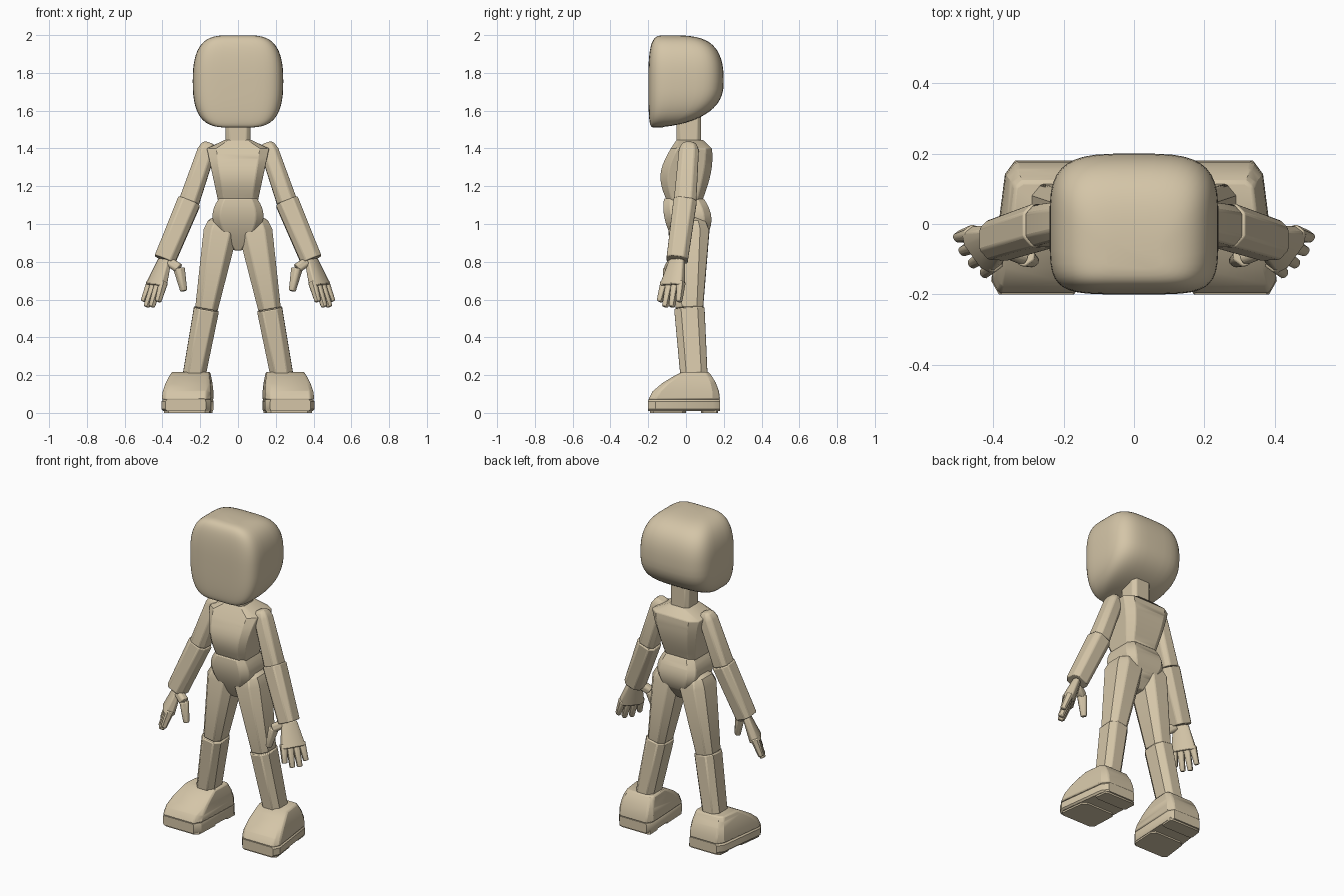
import bpy, bmesh, math
from mathutils import Vector

if "Cube" in bpy.data.objects:
    bpy.data.objects.remove(bpy.data.objects["Cube"], do_unlink=True)

tan = bpy.data.materials.new("tan")
tan.use_nodes = True
tan.diffuse_color = (.66, .56, .39, 1)
tan.node_tree.nodes["Principled BSDF"].inputs["Base Color"].default_value = tan.diffuse_color


def loft(name, rings, side=1, smooth_angle=30, bevel=0):
    """Skin a stack of equal rings and cap both ends; side -1 mirrors in x."""
    bm = bmesh.new()
    rows = [[bm.verts.new((x * side, y, z)) for x, y, z in ring] for ring in rings]
    for lower, upper in zip(rows, rows[1:]):
        for i in range(len(lower)):
            bm.faces.new((lower[i - 1], lower[i], upper[i], upper[i - 1]))
    bm.faces.new(rows[0])
    bm.faces.new(rows[-1])
    bmesh.ops.recalc_face_normals(bm, faces=bm.faces[:])
    mesh = bpy.data.meshes.new(name)
    bm.to_mesh(mesh)
    bm.free()
    mesh.materials.append(tan)
    part = bpy.data.objects.new(name, mesh)
    bpy.context.collection.objects.link(part)
    if bevel:
        modifier = part.modifiers.new("soft_edges", "BEVEL")
        modifier.width = bevel
        modifier.segments = 2
        modifier.limit_method = "ANGLE"
        modifier.angle_limit = math.radians(40)
    bpy.ops.object.select_all(action="DESELECT")
    part.select_set(True)
    bpy.context.view_layer.objects.active = part
    bpy.ops.object.shade_smooth_by_angle(angle=math.radians(smooth_angle))


def slab(z, left, right, front, back, cut=.3):
    """Horizontal rectangle with cut corners, as eight points."""
    middle_x, half_x = (left + right) / 2, (right - left) / 2
    middle_y, half_y = (front + back) / 2, (back - front) / 2
    keep = 1 - cut
    quarter = [(1, -keep), (1, keep)]
    corners = []
    for turn in range(4):
        corners += quarter
        quarter = [(-v, u) for u, v in quarter]
    return [(middle_x + half_x * u, middle_y + half_y * v, z) for u, v in corners]


def limb(name, side, start, end, start_radius, end_radius, depth=1, across=(1, 0, 0),
         rounded=False, bevel=.006):
    """Tapered eight-sided bar between two joints, optionally domed at its start."""
    axis = (end - start).normalized()
    u = Vector(across)
    u = (u - axis * u.dot(axis)).normalized()
    v = axis.cross(u) * depth
    stations = [(0, .5), (.05, .8), (.15, 1), (1, 1)] if rounded else [(0, 1), (1, 1)]
    rings = []
    for t, swell in stations:
        centre = start.lerp(end, t)
        radius = swell * (start_radius + (end_radius - start_radius) * t)
        rings.append([centre + (u * a + v * b) * radius
                      for a, b, _ in slab(0, -1, 1, -1, 1, .45)])
    loft(name, rings, side, bevel=bevel)


def power(value, exponent):
    """Signed power, for superellipse curves."""
    return math.copysign(abs(value) ** exponent, value)


def head_ring(latitude, points=40):
    """Rounded rectangle with a flat face and a sloping underside."""
    rise, width = math.sin(latitude), math.cos(latitude)
    above = rise > 0
    front = -.2 * width ** (.2 if above else .06)
    back = -.2 + .4 * width ** (.4 if above else 1)
    back = max(back, front + .05)
    ring = []
    for i in range(points):
        angle = math.tau * (i + .5) / points
        corner = .4 if math.sin(angle) < 0 else .55
        ring.append((.24 * width ** .5 * power(math.cos(angle), corner),
                     (front + back) / 2 + (back - front) / 2 * power(math.sin(angle), corner),
                     1.755 + .245 * power(rise, .8)))
    return ring


def torso_ring(t):
    """Chest swells forward, upper back swells behind, shoulders widen."""
    return slab(1.12 + .28 * t, -.105 - .06 * t, .105 + .06 * t,
                -.1 + .02 * t - .045 * math.sin(math.pi * t),
                .085 + .055 * math.sin(math.pi * .6 * t))


def pelvis_ring(t):
    """Narrow crotch, wide hips, drawn-in waist."""
    width = .02 + .115 * math.sin(math.pi * .75 * t)
    return slab(.86 + .275 * t, -width, width,
                -.04 - .08 * math.sin(math.pi * .6 * t),
                .06 + .075 * math.sin(math.pi * .85 * t))


def foot_ring(z, front=-.2, back=.18, inset=0):
    """Foot outline, wider at the toes than at the heel."""
    outline = slab(z, .135 + inset / 2, .385 - inset, front, back, .2)
    return [(x * (1 - y / 3), y, z) for x, y, z in outline]


def shoe_ring(t):
    """Toe slopes back strongly with height, heel only a little."""
    return foot_ring(.07 + .147 * t, -.2 + .18 * t ** 1.7, .18 - .06 * t ** 2, .035 * t ** 2)


# Head, neck and trunk
steps = [i / 10 for i in range(11)]
loft("head", [head_ring(math.radians(a)) for a in range(-84, 87, 6)], smooth_angle=80)
loft("neck", [slab(z, -.065, .065, -.05, .08) for z in (1.41, 1.6)], bevel=.005)
collar = slab(1.445, -.07, .07, -.05, .09)
loft("torso", [torso_ring(t) for t in steps] + [collar], bevel=.005)
loft("pelvis", [pelvis_ring(t) for t in steps], bevel=.005)

# Joints of the model's left side
hip = Vector((.08, .015, 1.03))
knee = Vector((.167, .018, .55))
ankle = Vector((.232, .042, .2))
shoulder = Vector((.152, .018, 1.43))
elbow = Vector((.258, -.005, 1.12))
wrist = Vector((.388, -.047, .81))
thumb_root = Vector((.365, -.07, .8))
thumb_joint = Vector((.312, -.09, .765))
thumb_tip = Vector((.287, -.105, .645))

# Hand directions: along the fingers, and from little finger to index finger
down = Vector((.09, -.05, -.27)).normalized()
spread = Vector((-.6, -.8, 0))
knuckles = wrist + down * .15

for side, tag in ((1, "left"), (-1, "right")):
    # Leg
    limb(tag + "_thigh", side, hip, knee, .095, .06, depth=1.2, rounded=True)
    limb(tag + "_shin", side, knee, ankle, .067, .06, depth=1.2)

    # Foot: shoe upper, sole and ground pads
    loft(tag + "_shoe", [shoe_ring(t) for t in (0, .3, .6, .85, 1)], side, bevel=.008)
    loft(tag + "_sole", [foot_ring(.01, inset=.01), foot_ring(.02), foot_ring(.06),
                         foot_ring(.07, inset=.01)], side)
    loft(tag + "_toe_pad", [foot_ring(z, -.19, 0, .015) for z in (0, .02)], side)
    loft(tag + "_heel_pad", [foot_ring(z, .08, .17, .015) for z in (0, .02)], side)

    # Arm
    limb(tag + "_upper_arm", side, shoulder, elbow, .047, .054, depth=1.1, rounded=True)
    limb(tag + "_forearm", side, elbow, wrist, .062, .057)

    # Hand: palm, four fanned fingers and a two-part thumb
    limb(tag + "_palm", side, wrist, knuckles, .045, .072, depth=.5, across=spread)
    for i in range(4):
        offset = i - 1.5
        base = knuckles - down * .025 + spread * offset * .036
        length = .145 - .015 * offset ** 2
        tip = base + (down + spread * offset * .06) * length
        limb(f"{tag}_finger_{i + 1}", side, base, tip, .02, .014, depth=1.2, across=spread)
    limb(tag + "_thumb_base", side, thumb_root, thumb_joint, .025, .026, across=(0, 1, 0))
    limb(tag + "_thumb", side, thumb_joint, thumb_tip, .028, .017, across=spread)
